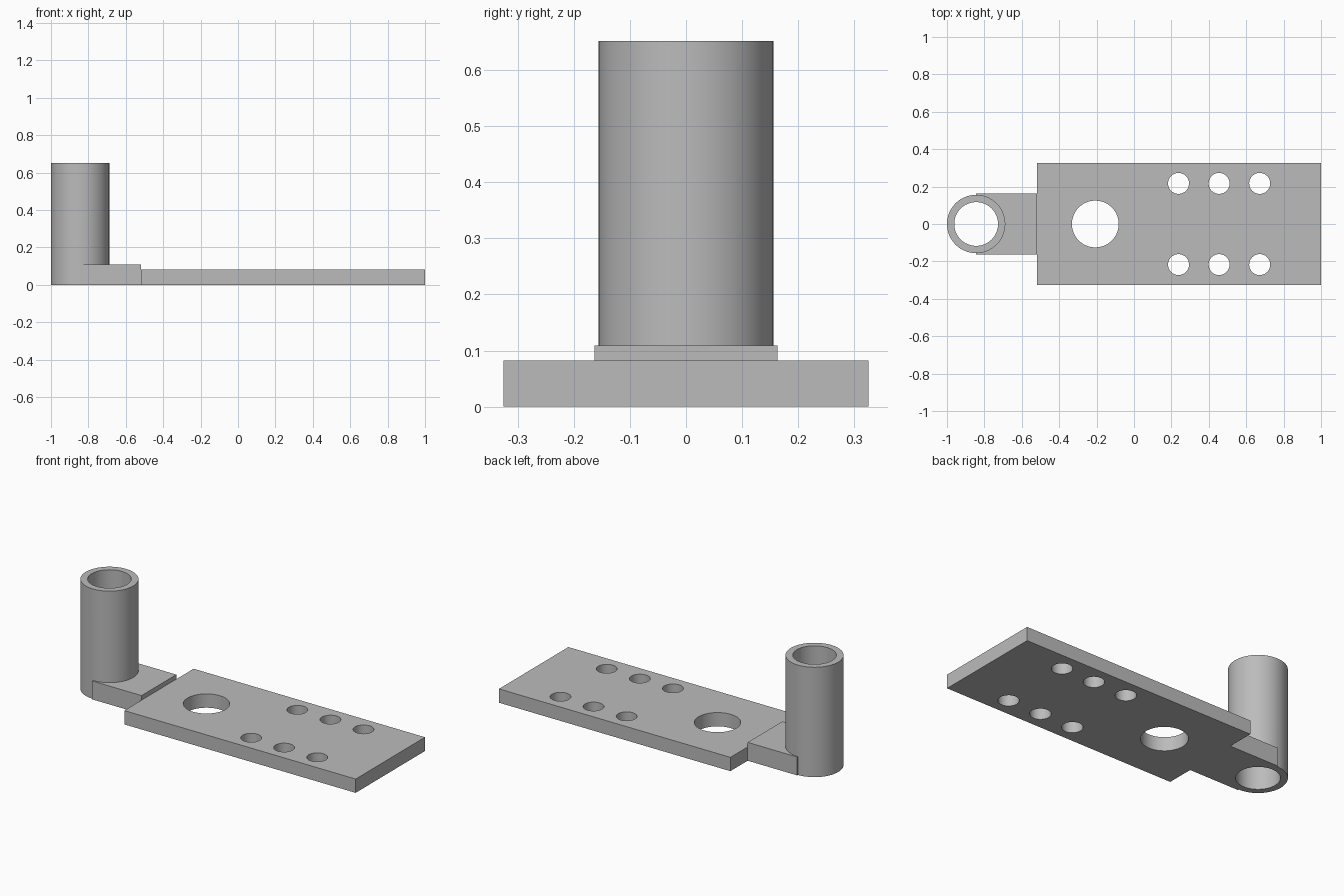
import bpy
from math import radians

default = bpy.data.objects.get("Cube")
if default:
    bpy.data.objects.remove(default, do_unlink=True)

grey = bpy.data.materials.new("steel grey")
grey.use_nodes = True
GREY = (0.5, 0.5, 0.5, 1)
grey.diffuse_color = GREY
grey.node_tree.nodes["Principled BSDF"].inputs["Base Color"].default_value = GREY


def box(name, x0, x1, width, height):
    """Box standing on the ground, centred on y = 0."""
    bpy.ops.mesh.primitive_cube_add(size=1, location=((x0 + x1) / 2, 0, height / 2))
    ob = bpy.context.object
    ob.name = name
    ob.scale = (x1 - x0, width, height)
    bpy.ops.object.transform_apply(location=False, rotation=False, scale=True)
    ob.data.materials.append(grey)
    return ob


def cylinder(name, x, y, radius, z0, z1):
    bpy.ops.mesh.primitive_cylinder_add(
        vertices=64, radius=radius, depth=z1 - z0, location=(x, y, (z0 + z1) / 2))
    ob = bpy.context.object
    ob.name = name
    ob.data.materials.append(grey)
    return ob


def combine(target, tool, operation):
    """Apply a boolean and discard the tool."""
    tool.hide_render = True
    mod = target.modifiers.new(operation.lower(), 'BOOLEAN')
    mod.operation = operation
    mod.solver = 'EXACT'
    mod.object = tool
    bpy.ops.object.select_all(action='DESELECT')
    target.select_set(True)
    bpy.context.view_layer.objects.active = target
    bpy.ops.object.modifier_apply(modifier=mod.name)
    bpy.data.objects.remove(tool, do_unlink=True)


def drill(target, x, y, radius):
    combine(target, cylinder("drill", x, y, radius, -0.1, 1), 'DIFFERENCE')


def smooth(ob):
    bpy.ops.object.select_all(action='DESELECT')
    ob.select_set(True)
    bpy.context.view_layer.objects.active = ob
    bpy.ops.object.shade_smooth_by_angle(angle=radians(30))


TUBE_X, JOINT_X = -0.844, -0.519

# Base plate with one large hole and two rows of bolt holes
plate = box("base_plate", JOINT_X, 1, 0.65, 0.082)
drill(plate, -0.207, 0, 0.125)
for x in (0.238, 0.455, 0.672):
    for side in (-1, 1):
        drill(plate, x, side * 0.217, 0.056)
smooth(plate)

# Upright tube merged with its connecting arm, bored right through
tube = cylinder("tube_and_arm", TUBE_X, 0, 0.156, 0, 0.652)
combine(tube, box("arm", TUBE_X, JOINT_X, 0.326, 0.109), 'UNION')
drill(tube, TUBE_X, 0, 0.117)
smooth(tube)
